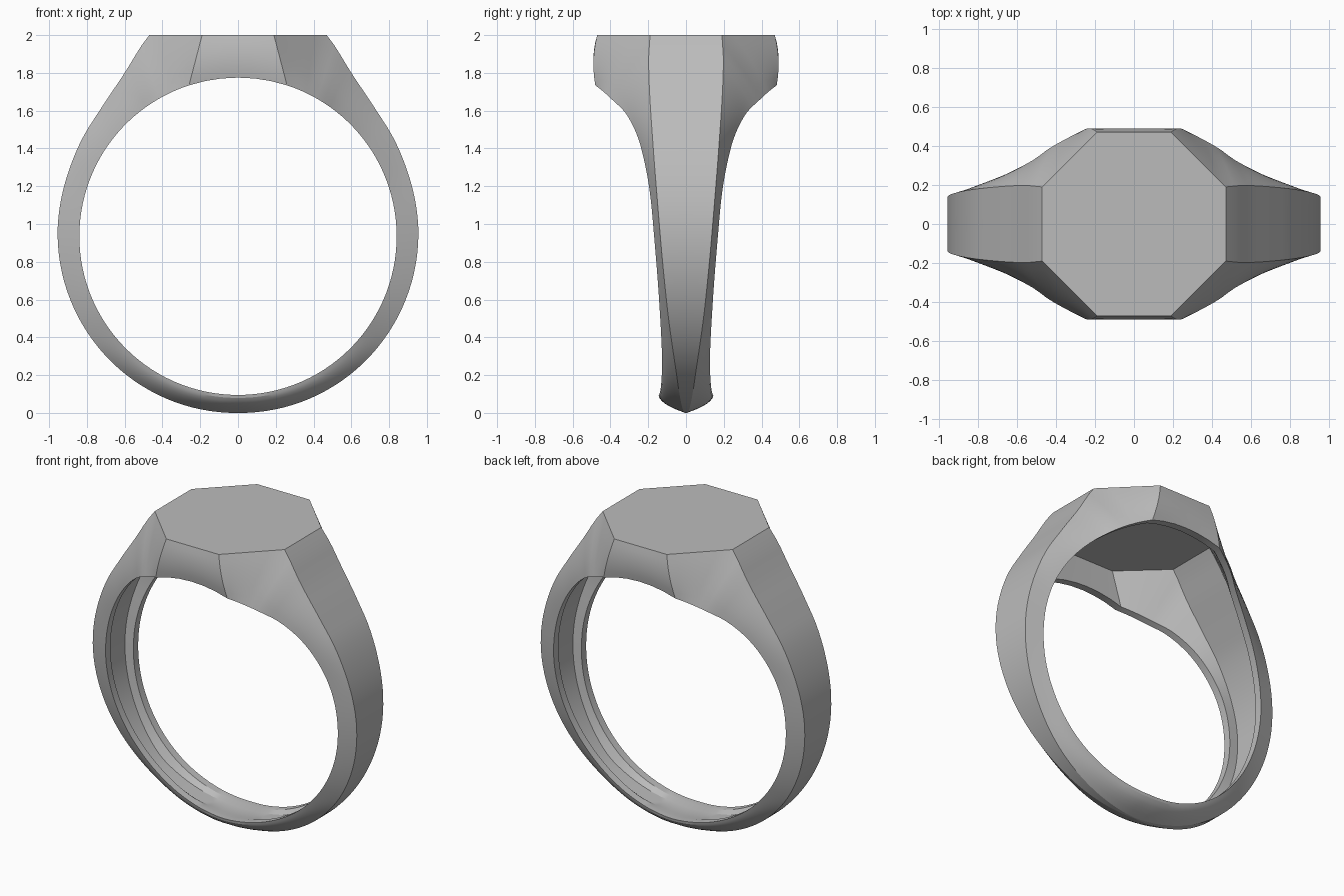
import bpy, bmesh
from math import sin, cos, tan, atan2, radians, degrees
from mathutils import Vector

cube = bpy.data.objects.get("Cube")
if cube:
    bpy.data.objects.remove(cube, do_unlink=True)

CENTRE_Z, BORE, TOP = 0.935, 0.84, 2.0
RISE = TOP - CENTRE_Z
HALF, CORNER = 0.47, 0.19          # octagonal table
RIM = 0.05                         # wall thickness at the bore


def curve(keys):
    """Smooth curve through (angle, value) keys, held constant past its ends."""
    n = len(keys)

    def slope(i):
        a, b = keys[max(i - 1, 0)], keys[min(i + 1, n - 1)]
        return (b[1] - a[1]) / (b[0] - a[0])

    def value(x):
        if x <= keys[0][0]:
            return keys[0][1]
        for i in range(n - 1):
            (x0, y0), (x1, y1) = keys[i], keys[i + 1]
            if x <= x1:
                h = x1 - x0
                s = (x - x0) / h
                return (y0 * (1 + 2 * s) * (1 - s) ** 2 + y1 * s * s * (3 - 2 * s)
                        + h * s * (1 - s) * (slope(i) * (1 - s) - slope(i + 1) * s))
        return keys[-1][1]
    return value


def ramp(x, a, b):
    return min(max((x - a) / (b - a), 0), 1)


# Angles run from the top of the ring (0) to the bottom (180)
FACET = degrees(atan2(CORNER, RISE))
SHOULDER = degrees(atan2(HALF, RISE))
rim_width = curve([(18, .48), (21, .46), (26, .425), (31.6, .383), (37.6, .33), (47, .275),
                   (56, .238), (72, .195), (89, .17), (113, .143), (139, .127), (160, .132), (180, .145)])
ridge_radius = curve([(SHOULDER, 1.164), (34.7, 1.053), (46.4, .994), (57.4, .974),
                      (70, .96), (90, .955), (124, .946), (180, .935)])
ridge_width = curve([(SHOULDER, .19), (32, .198), (57, .178), (90, .136),
                     (113, .1), (141, .05), (180, .003)])


def bore_angle(a):
    """Angle on the bore that pairs with an angle on the outer edge."""
    if a <= FACET:
        return 18 * a / FACET
    if a <= SHOULDER:
        return 18 + 9 * ramp(a, FACET, SHOULDER)
    return a + (27 - SHOULDER) * (1 - ramp(a, SHOULDER, 70))


def polar(angle, radius, y):
    t = radians(angle)
    return Vector((radius * sin(t), y, CENTRE_Z + radius * cos(t)))


def section(a):
    """Half cross-section: outer middle, ridge, side, rim, groove, inner middle."""
    if a <= SHOULDER + 1e-6:
        x = RISE * tan(radians(a))
        outer = Vector((x, HALF - max(x - CORNER, 0), TOP))
    else:
        outer = polar(a, ridge_radius(a), ridge_width(a))
    b = bore_angle(a)
    w = rim_width(b)
    rim = polar(b, BORE, w)
    bulge = 0.015 * (1 - ramp(a, 25, 70)) + 0.035 * ramp(a, 125, 175)
    side = []
    for i in range(1, 6):
        s = i / 6
        p = outer.lerp(rim, s)
        p.y += bulge * 4 * s * (1 - s)
        side.append(p)
    lip = polar(b, BORE, w - RIM)
    floor = Vector((outer.x, 0, outer.z - CENTRE_Z)) * 0.945
    floor = floor.lerp(floor.normalized() * (BORE + .008), ramp(a, 140, 172))
    floor += Vector((0, max(outer.y * 0.88, 0.05), CENTRE_Z))
    flat = lambda p: Vector((p.x, 0, p.z))
    return [flat(outer), outer, *side, rim, lip, floor, flat(floor)]


def spaced(a, b, n):
    return [a + (b - a) * i / n for i in range(n)]


# Loft one quarter of the ring, then mirror it
angles = spaced(0, FACET, 3) + spaced(FACET, SHOULDER, 5) + spaced(SHOULDER, 180, 52) + [180]
bm = bmesh.new()
rows = [[bm.verts.new(p) for p in section(a)] for a in angles]
for r, q in zip(rows, rows[1:]):
    for i in range(len(r) - 1):
        bm.faces.new((r[i], r[i + 1], q[i + 1], q[i]))
for axis in "XY":
    bmesh.ops.mirror(bm, geom=bm.verts[:] + bm.edges[:] + bm.faces[:], axis=axis, merge_dist=0.0005)
bmesh.ops.remove_doubles(bm, verts=bm.verts[:], dist=0.0005)
bmesh.ops.recalc_face_normals(bm, faces=bm.faces[:])
mesh = bpy.data.meshes.new("signet_ring")
bm.to_mesh(mesh)
bm.free()

ring = bpy.data.objects.new("signet_ring", mesh)
bpy.context.collection.objects.link(ring)

# Plain grey metal
grey = bpy.data.materials.new("grey_metal")
grey.use_nodes = True
colour = (0.5, 0.5, 0.5, 1)
grey.diffuse_color = colour
grey.node_tree.nodes["Principled BSDF"].inputs["Base Color"].default_value = colour
mesh.materials.append(grey)

bpy.ops.object.select_all(action="DESELECT")
ring.select_set(True)
bpy.context.view_layer.objects.active = ring
bpy.ops.object.shade_smooth_by_angle(angle=radians(20))
